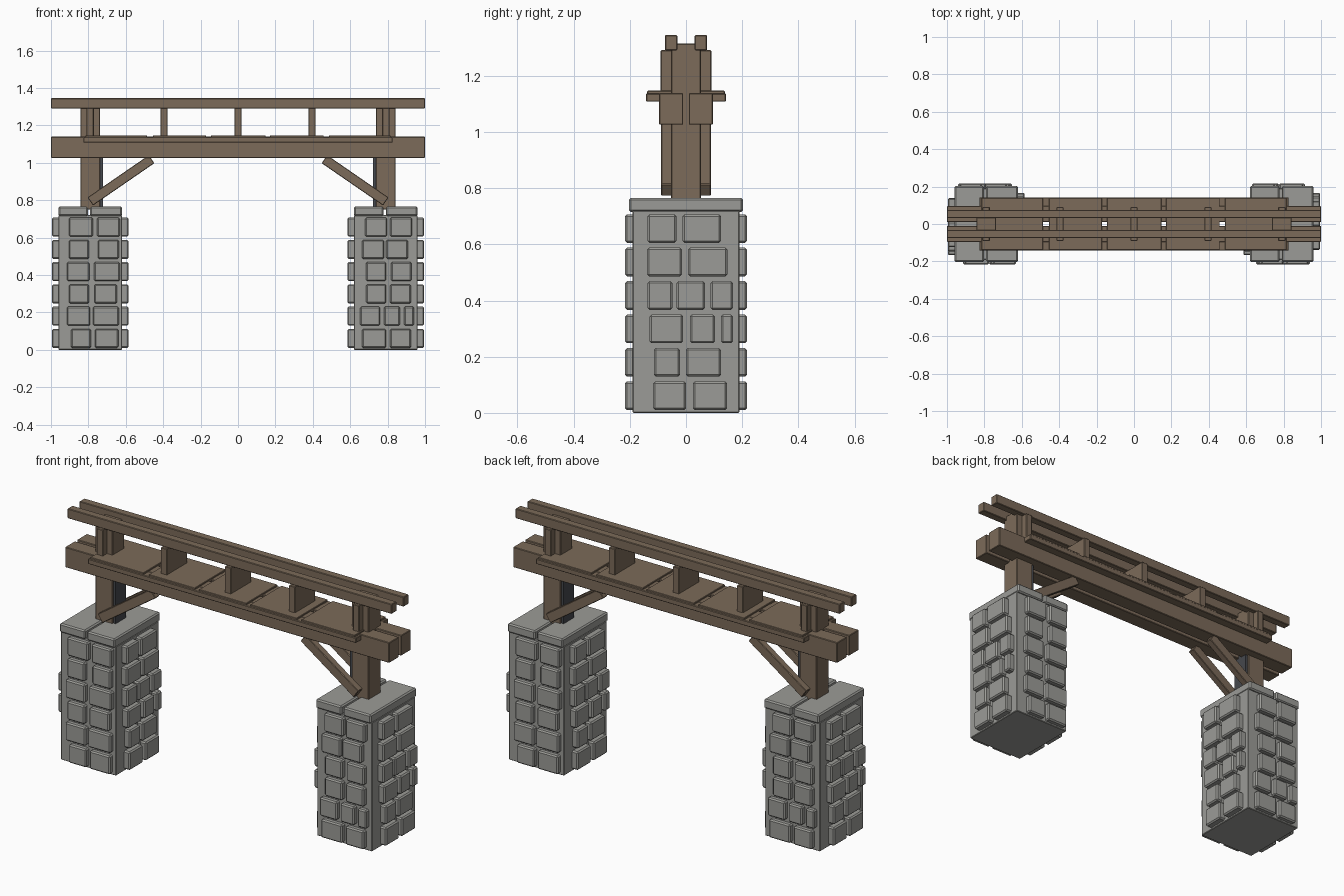
import bpy, bmesh, math
from mathutils import Matrix, Vector

if "Cube" in bpy.data.objects:
    bpy.data.objects.remove(bpy.data.objects["Cube"])


def material(name, rgb):
    m = bpy.data.materials.new(name)
    m.diffuse_color = (*rgb, 1)
    m.use_nodes = True
    m.node_tree.nodes["Principled BSDF"].inputs["Base Color"].default_value = m.diffuse_color
    return m


STONE = material("stone", (0.33, 0.33, 0.31))
WOOD = material("wood", (0.20, 0.145, 0.10))
METAL = material("dark_metal", (0.06, 0.065, 0.075))


def add_box(bm, lo, hi, bevel=0.0, matrix=None):
    lo, hi = Vector(lo), Vector(hi)
    part = bmesh.new()
    bmesh.ops.create_cube(part, size=1)
    bmesh.ops.scale(part, vec=hi - lo, verts=part.verts)
    bmesh.ops.translate(part, vec=(lo + hi) / 2, verts=part.verts)
    if bevel:
        bmesh.ops.bevel(part, geom=part.edges[:], offset=bevel, segments=1,
                        affect='EDGES', profile=0.5)
    if matrix:
        bmesh.ops.transform(part, matrix=matrix, verts=part.verts)
    mesh = bpy.data.meshes.new("tmp")
    part.to_mesh(mesh)
    part.free()
    bm.from_mesh(mesh)
    bpy.data.meshes.remove(mesh)


def finish(name, bm, mat):
    mesh = bpy.data.meshes.new(name)
    bm.to_mesh(mesh)
    bm.free()
    mesh.materials.append(mat)
    ob = bpy.data.objects.new(name, mesh)
    bpy.context.collection.objects.link(ob)
    return ob


def box(name, lo, hi, mat, bevel=0.003):
    bm = bmesh.new()
    add_box(bm, lo, hi, bevel)
    return finish(name, bm, mat)


# Stone spans along each pillar face, one list per course from the bottom up
SIDE = [[(-.117, 0), (.025, .146)], [(-.114, -.022), (0, .124)],
        [(-.130, -.010), (.014, .103), (.124, .167)],
        [(-.137, -.048), (-.034, .067), (.088, .167)],
        [(-.139, -.014), (.007, .147)], [(-.137, -.034), (-.012, .124)]]
FRONT_L = [[(-.103, .004), (.025, .150)], [(-.125, 0), (.014, .153)],
           [(-.114, -.007), (.022, .143)], [(-.125, -.005), (.020, .158)],
           [(-.114, -.007), (.041, .153)], [(-.114, .014), (.036, .158)]]
FRONT_R = [[(-.127, .002), (.023, .135)],
           [(-.137, -.030), (-.009, .076), (.098, .151)],
           [(-.105, .002), (.023, .135)], [(-.105, .002), (.028, .137)],
           [(-.127, -.009), (.002, .119)], [(-.110, .007), (.023, .141)]]
PX = 0.79                      # pillar centre distance
CORE_X, CORE_Y = 0.17, 0.19


def face_stones(bm, courses, near, far, angle, px):
    m = Matrix.Translation((px, 0, 0)) @ Matrix.Rotation(angle, 4, 'Z')
    for r, spans in enumerate(courses):
        z = 0.01 + r * 0.119
        for a, b in spans:
            add_box(bm, (a, -far, z), (b, -near, z + 0.102), 0.007, m)


# Stone pillars
for side, s in (("left", -1), ("right", 1)):
    px = s * PX
    box(side + "_pillar_core", (px - CORE_X, -CORE_Y, 0),
        (px + CORE_X, CORE_Y, 0.72), STONE)
    bm = bmesh.new()
    front, back = (FRONT_L, FRONT_R) if s < 0 else (FRONT_R, FRONT_L)
    face_stones(bm, front, CORE_Y - .02, .217, 0, px)
    face_stones(bm, back, CORE_Y - .02, .217, math.pi, px)
    face_stones(bm, SIDE, CORE_X - .02, .205, math.pi / 2, px)
    face_stones(bm, SIDE, CORE_X - .02, .205, -math.pi / 2, px)
    finish(side + "_pillar_stones", bm, STONE)
    # two cap slabs with a narrow joint
    bm = bmesh.new()
    add_box(bm, (px - .17, -.203, .715), (px - .012, .203, .765), .007)
    add_box(bm, (px, -.203, .715), (px + .17, .203, .765), .007)
    finish(side + "_pillar_cap", bm, STONE)

    # Timber post and metal plate on its inner face
    box(side + "_post", (px - .053, -.053, .75), (px + .053, .053, 1.315), WOOD)
    inner = -s
    xs = sorted((px + inner * .05, px + inner * .067))
    box(side + "_post_plate", (xs[0], -.045, .76), (xs[1], .045, 1.04), METAL, 0)

    # Pair of diagonal braces flanking the post
    a, b = Vector((s * .79, 0, .793)), Vector((s * .462, 0, 1.019))
    d = b - a
    rot = Matrix.Rotation(-math.atan2(d.z, d.x), 4, 'Y')
    m = Matrix.Translation((a + b) / 2) @ rot
    h = d.length / 2
    for name, y in (("front", -.07), ("back", .07)):
        bm = bmesh.new()
        add_box(bm, (-h, y - .019, -.026), (h, y + .019, .026), .003, m)
        finish(f"{side}_{name}_brace", bm, WOOD)

# Long members, mirrored front and back: (name, half length, y range, z range)
for name, hx, y0, y1, z0, z1 in (("main_beam", 1.0, .01, .096, 1.026, 1.139),
                                 ("deck_edge_strip", .827, .09, .142, 1.108, 1.137),
                                 ("top_rail", 1.0, .031, .075, 1.291, 1.345)):
    for side, s in (("front", -1), ("back", 1)):
        ys = sorted((s * y0, s * y1))
        box(f"{side}_{name}", (-hx, ys[0], z0), (hx, ys[1], z1), WOOD)

# Deck planks with gaps
for i, (a, b) in enumerate(((-.815, -.487), (-.455, -.171), (-.144, .147),
                            (.171, .458), (.487, .815))):
    box(f"deck_plank_{i + 1}", (a, -.138, 1.125), (b, .138, 1.147), WOOD, 0.002)

# Blocks carrying the top rails
for i in range(5):
    x = (i - 2) * .395
    box(f"rail_block_{i + 1}", (x - .019, -.09, 1.135), (x + .019, .09, 1.292), WOOD)
